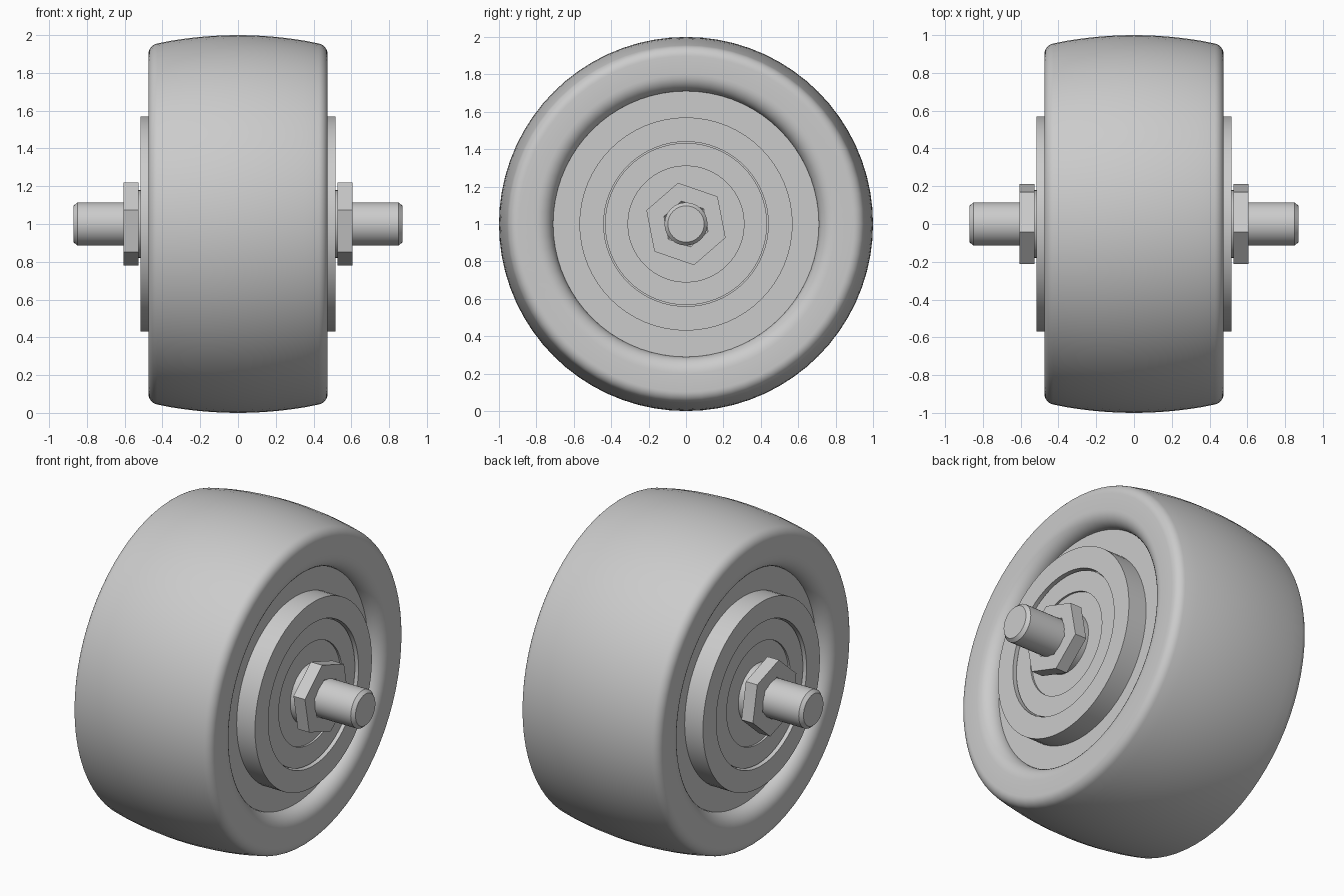
import bpy, bmesh
from math import sin, cos, pi, radians

cube = bpy.data.objects.get("Cube")
if cube:
    bpy.data.objects.remove(cube, do_unlink=True)

GREY = (0.6, 0.6, 0.6, 1.0)
mat = bpy.data.materials.new("plain grey")
mat.use_nodes = True
mat.diffuse_color = GREY
mat.node_tree.nodes["Principled BSDF"].inputs["Base Color"].default_value = GREY


def arc(cx, cr, rad, start, end, steps=8):
    """Points (x, radius) on an arc, angles in degrees from +x."""
    angles = [radians(start + (end - start) * i / steps) for i in range(steps + 1)]
    return [(cx + rad * cos(a), cr + rad * sin(a)) for a in angles]


def lathe(name, profile, segments=64, turn=0.0, closed=False, smooth=True):
    """Revolve (x, radius) points about the wheel axis."""
    bm = bmesh.new()
    rings = []
    for x, r in profile:
        if r < 1e-5:
            rings.append([bm.verts.new((x, 0, 0))] * segments)
        else:
            rings.append([bm.verts.new((x, r * cos(turn + 2 * pi * i / segments),
                                        r * sin(turn + 2 * pi * i / segments)))
                          for i in range(segments)])
    pairs = list(zip(rings, rings[1:]))
    if closed:
        pairs.append((rings[-1], rings[0]))
    for a, b in pairs:
        for i in range(segments):
            j = (i + 1) % segments
            corners = list(dict.fromkeys((a[i], a[j], b[j], b[i])))
            bm.faces.new(corners)
    bmesh.ops.recalc_face_normals(bm, faces=bm.faces)
    mesh = bpy.data.meshes.new(name)
    bm.to_mesh(mesh)
    bm.free()
    mesh.materials.append(mat)
    obj = bpy.data.objects.new(name, mesh)
    bpy.context.collection.objects.link(obj)
    obj.location.z = 1.0
    if smooth:
        bpy.ops.object.select_all(action='DESELECT')
        obj.select_set(True)
        bpy.context.view_layer.objects.active = obj
        bpy.ops.object.shade_smooth_by_angle(angle=radians(30))
    return obj


def both_sides(half):
    """Mirror a half profile running from the middle outwards."""
    return [(-x, r) for x, r in reversed(half) if x > 1e-5] + half


# Tyre: crowned tread, rounded shoulders, rolled inner lip
crown = [(0.42 * i / 6, 1.0 - 0.042 * (i / 6) ** 2) for i in range(6)]
tyre = crown + arc(0.415, 0.897, 0.06, 78, 0) + arc(0.385, 0.80, 0.09, 0, -90)
lathe("tyre", both_sides(tyre), segments=72, closed=True)

# Hub: recessed web, raised boss and shallow bearing seat
hub = [(0.39, 0.715), (0.39, 0.57), (0.515, 0.57), (0.515, 0.44), (0.46, 0.44), (0.46, 0)]
lathe("hub", both_sides(hub))

# Axle with chamfered ends
lathe("axle", both_sides([(0.85, 0.115), (0.87, 0.097), (0.87, 0)]), segments=32)

for side, label in ((1, "left"), (-1, "right")):
    # Bearing with a stepped shield, and the spacer behind the nut
    bearing = [(0.44, 0.433), (0.495, 0.433), (0.495, 0.31), (0.483, 0.31), (0.483, 0)]
    lathe(label + "_bearing", [(side * x, r) for x, r in bearing])
    spacer = [(0.47, 0.18), (0.527, 0.18), (0.527, 0)]
    lathe(label + "_spacer", [(side * x, r) for x, r in spacer], segments=32)
    # Hexagonal nut around the axle
    nut = [(0.527, 0.11), (0.527, 0.224), (0.605, 0.224), (0.605, 0.125), (0.59, 0.11)]
    lathe(label + "_nut", [(side * x, r) for x, r in nut], segments=6,
          turn=radians(101), smooth=False)
